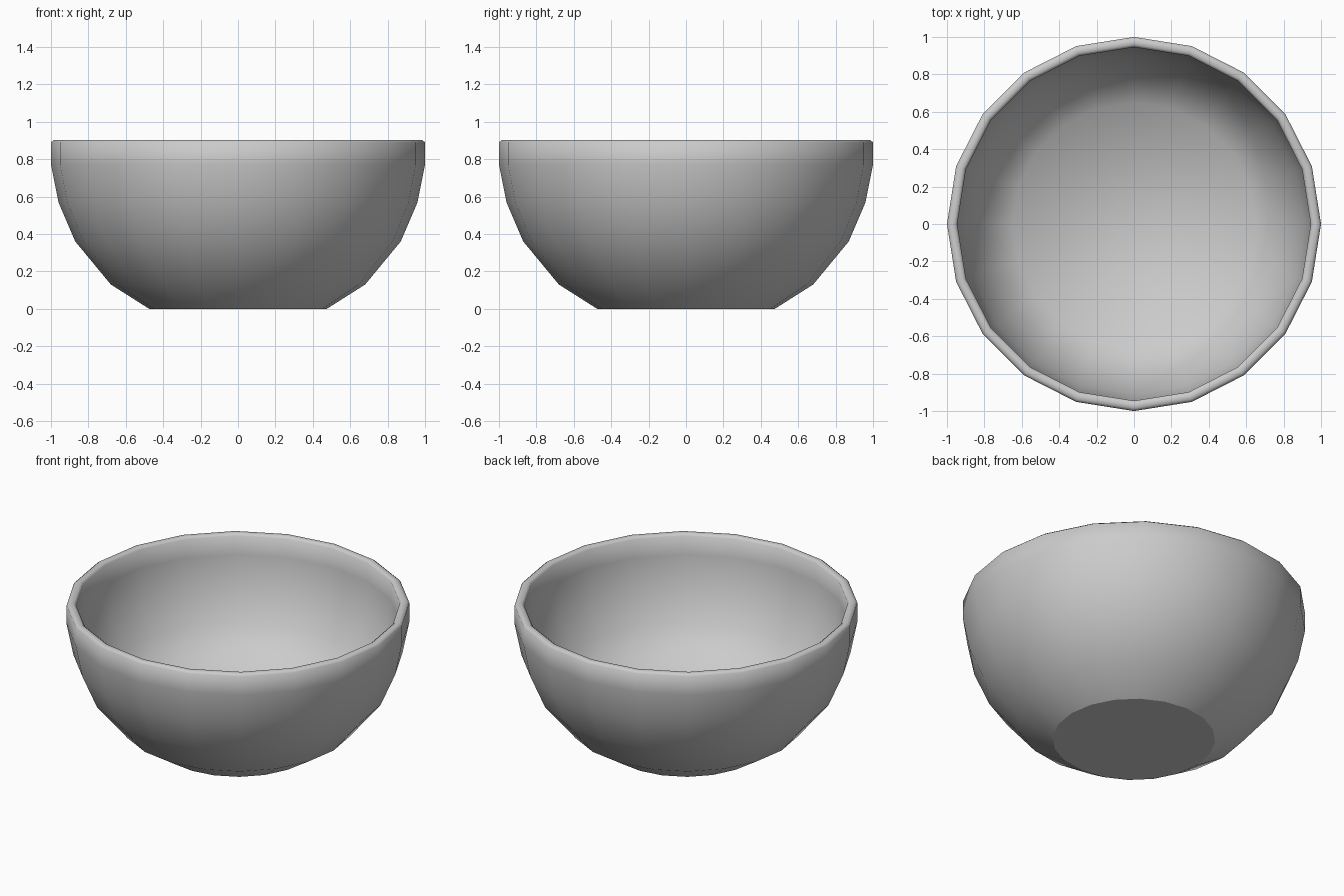
import bpy, bmesh
from math import cos, sin, tau

if "Cube" in bpy.data.objects:
    bpy.data.objects.remove(bpy.data.objects["Cube"])

SIDES = 20

# Half section of the bowl: outer foot, up over the rim, down the inner wall
profile = [
    (0.475, 0.0), (0.68, 0.13), (0.87, 0.36), (0.96, 0.57), (1.0, 0.77),
    (1.0, 0.89), (0.985, 0.902), (0.96, 0.902), (0.945, 0.89),
    (0.945, 0.77), (0.91, 0.58), (0.825, 0.38), (0.65, 0.17),
]

bm = bmesh.new()
rings = [[bm.verts.new((r * cos(tau * i / SIDES), r * sin(tau * i / SIDES), z))
          for i in range(SIDES)] for r, z in profile]

# Lathed walls
for a, b in zip(rings, rings[1:]):
    for i in range(SIDES):
        j = (i + 1) % SIDES
        bm.faces.new((a[i], a[j], b[j], b[i]))

# Inner floor and flat underside
bm.faces.new(rings[-1])
base = bm.faces.new(list(reversed(rings[0])))

# Smooth everywhere except the crisp edge of the foot
for f in bm.faces:
    f.smooth = True
for e in base.edges:
    e.smooth = False

bmesh.ops.recalc_face_normals(bm, faces=bm.faces[:])
mesh = bpy.data.meshes.new("bowl")
bm.to_mesh(mesh)
bm.free()
bowl = bpy.data.objects.new("bowl", mesh)
bpy.context.collection.objects.link(bowl)
